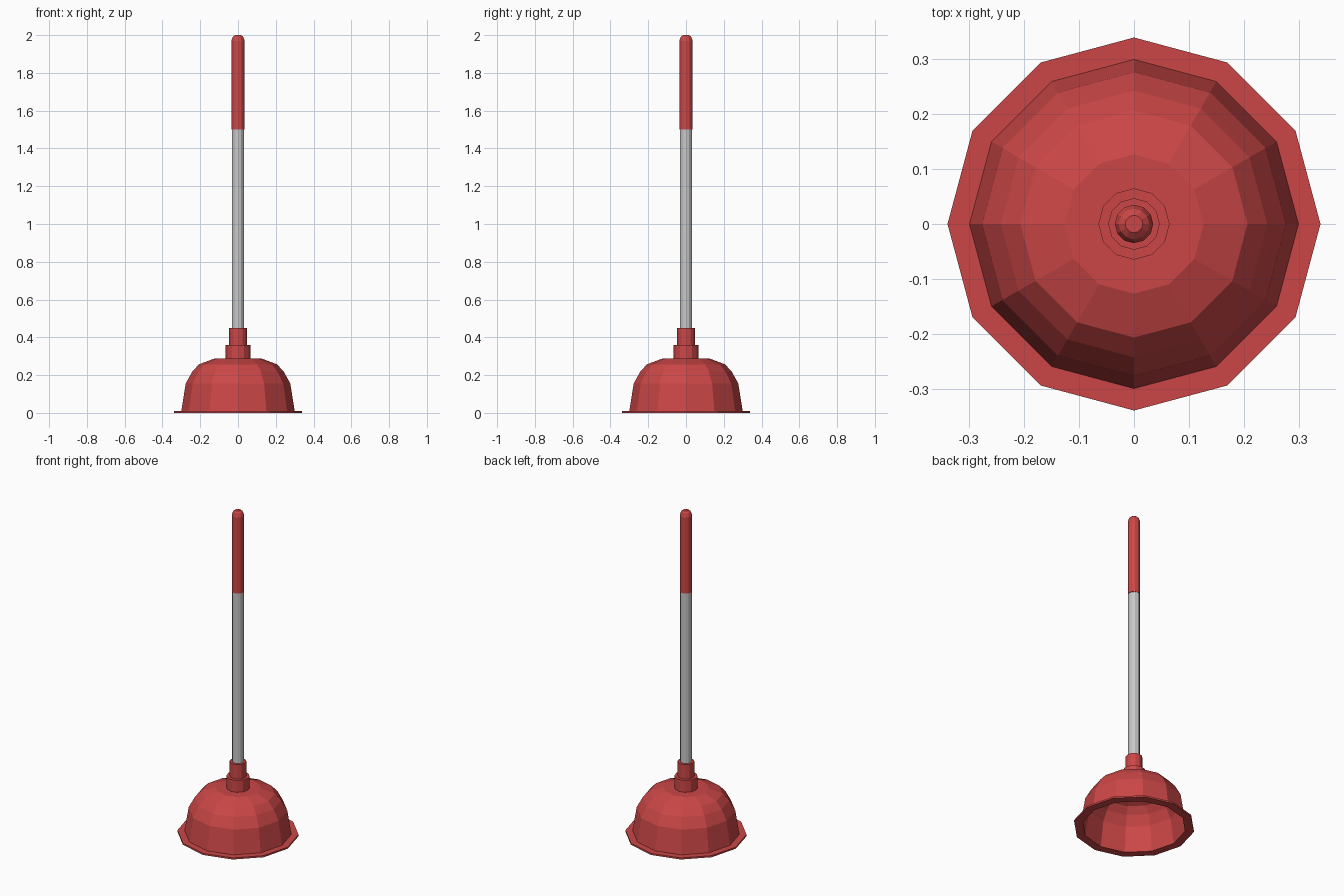
import bpy, bmesh, math

if "Cube" in bpy.data.objects:
    bpy.data.objects.remove(bpy.data.objects["Cube"])

SIDES = 12


def material(name, rgb):
    m = bpy.data.materials.new(name)
    m.diffuse_color = (*rgb, 1)
    m.use_nodes = True
    m.node_tree.nodes["Principled BSDF"].inputs["Base Color"].default_value = m.diffuse_color
    return m


red = material("red rubber", (0.60, 0.062, 0.062))
grey = material("light grey shaft", (0.58, 0.57, 0.57))


def lathe(name, profile, mat, closed=False):
    """Spin an (r, z) profile around z; radius 0 makes a pole."""
    bm = bmesh.new()
    rings = []
    for r, z in profile:
        if r == 0:
            rings.append([bm.verts.new((0, 0, z))] * SIDES)
        else:
            rings.append([bm.verts.new((r * math.cos(math.tau * i / SIDES),
                                        r * math.sin(math.tau * i / SIDES), z))
                          for i in range(SIDES)])
    for a, b in zip(rings, rings[1:]):
        for i in range(SIDES):
            j = (i + 1) % SIDES
            quad = dict.fromkeys((a[i], a[j], b[j], b[i]))
            bm.faces.new(list(quad))
    bmesh.ops.recalc_face_normals(bm, faces=bm.faces)
    me = bpy.data.meshes.new(name)
    bm.to_mesh(me)
    bm.free()
    me.materials.append(mat)
    ob = bpy.data.objects.new(name, me)
    bpy.context.collection.objects.link(ob)
    return ob


# Hollow rubber cup: outside dome, thin flange, inside wall
lathe("cup", [(0, 0.287), (0.127, 0.287), (0.207, 0.257), (0.243, 0.217),
              (0.277, 0.155), (0.30, 0.01), (0.34, 0.01), (0.34, 0),
              (0.29, 0), (0.267, 0.152), (0.235, 0.21), (0.201, 0.247),
              (0.125, 0.277), (0, 0.277)], red)

# Stepped collar holding the shaft
lathe("collar", [(0, 0.28), (0.065, 0.28), (0.065, 0.36), (0.047, 0.36),
                 (0.047, 0.45), (0, 0.45)], red)

# Shaft
lathe("shaft", [(0, 0.44), (0.033, 0.44), (0.033, 1.51), (0, 1.51)], grey)

# Grip with a rounded end
lathe("grip", [(0, 1.5), (0.035, 1.5), (0.035, 1.97), (0.028, 1.99),
               (0.016, 2.0), (0, 2.0)], red)
